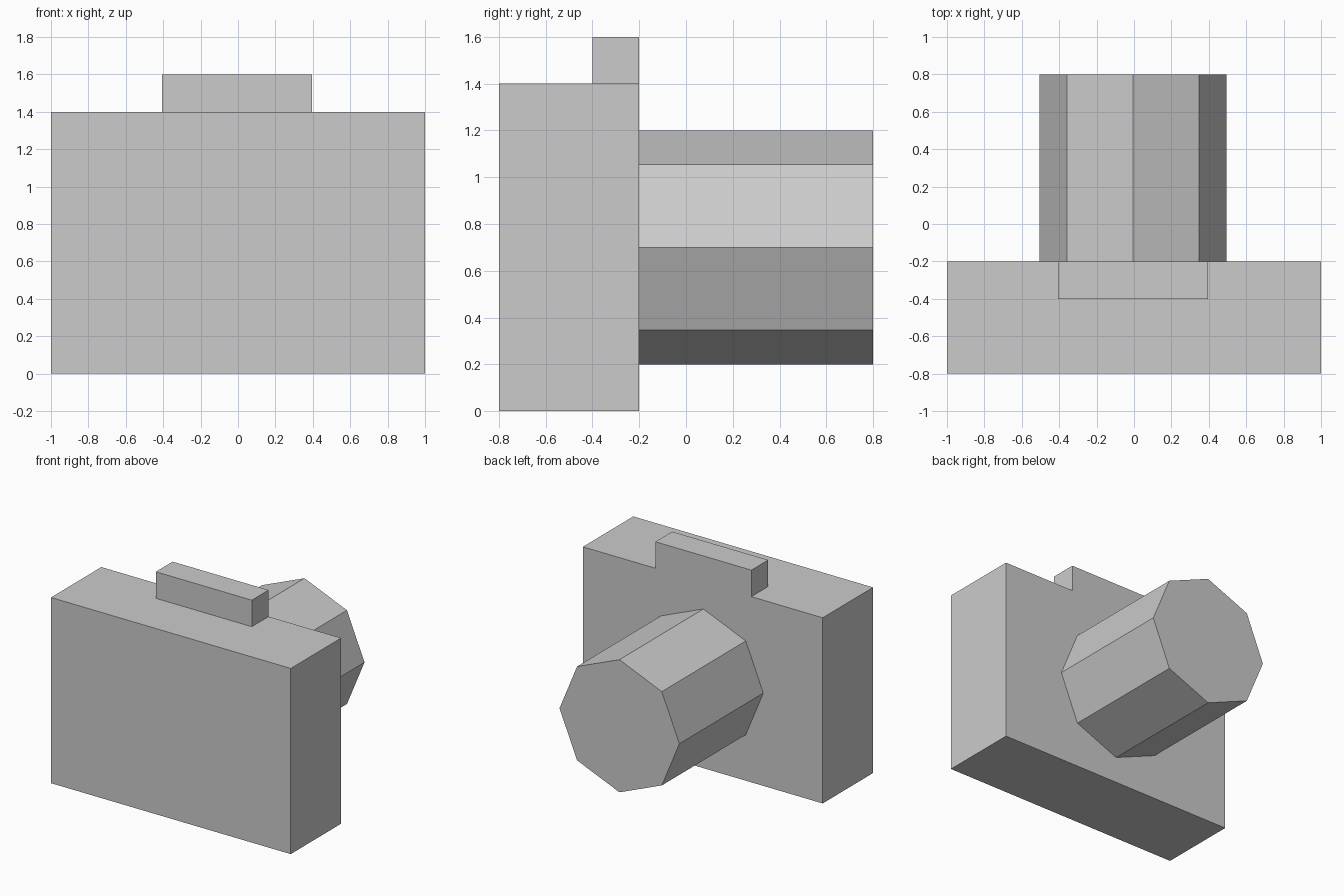
import bpy
from math import pi

if "Cube" in bpy.data.objects:
    bpy.data.objects.remove(bpy.data.objects["Cube"])

OFFSET = -0.005  # viewfinder and lens sit a hair off centre


def box(name, x, y, z):
    """Box spanning the given (min, max) ranges."""
    bpy.ops.mesh.primitive_cube_add(size=1)
    ob = bpy.context.object
    ob.name = name
    ob.location = [(a + b) / 2 for a, b in (x, y, z)]
    ob.scale = [b - a for a, b in (x, y, z)]
    bpy.ops.object.transform_apply(location=False, rotation=False, scale=True)
    return ob


# Camera body
box("camera_body", (-1, 1), (-0.8, -0.2), (0, 1.4))

# Raised block on top, flush with the lens side
box("viewfinder", (OFFSET - 0.4, OFFSET + 0.4), (-0.4, -0.2), (1.4, 1.6))

# Eight-sided lens barrel along y, corner pointing up
bpy.ops.mesh.primitive_cylinder_add(vertices=8, radius=0.5, depth=1.0,
                                    location=(OFFSET, 0.3, 0.7),
                                    rotation=(pi / 2, 0, 0))
bpy.context.object.name = "lens_barrel"
